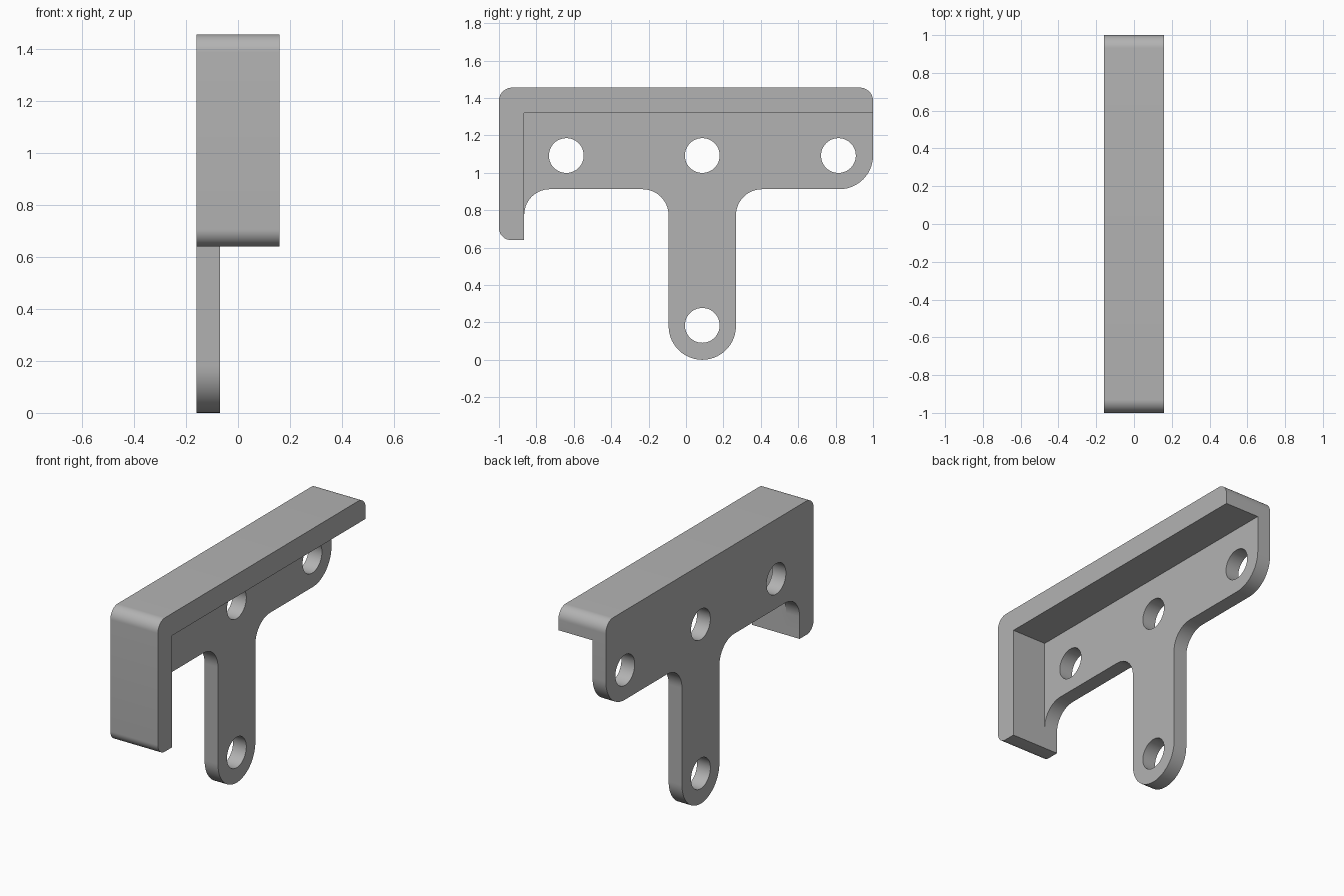
import bpy, bmesh, math
from mathutils import Vector

if "Cube" in bpy.data.objects:
    bpy.data.objects.remove(bpy.data.objects["Cube"], do_unlink=True)

grey = bpy.data.materials.new("plain_grey")
grey.use_nodes = True
colour = (0.45, 0.45, 0.45, 1)
grey.diffuse_color = colour
grey.node_tree.nodes["Principled BSDF"].inputs["Base Color"].default_value = colour


def rounded(corners, steps=14):
    """Round each (y, z, radius) corner of a closed outline."""
    points = []
    for i, (y, z, r) in enumerate(corners):
        p = Vector((y, z))
        if r == 0:
            points.append(p)
            continue
        a = (Vector(corners[i - 1][:2]) - p).normalized()
        b = (Vector(corners[(i + 1) % len(corners)][:2]) - p).normalized()
        half = a.angle(b) / 2
        centre = p + (a + b).normalized() * r / math.sin(half)
        start = p + a * r / math.tan(half) - centre
        end = p + b * r / math.tan(half) - centre
        sweep = start.angle_signed(end)
        for k in range(steps + 1):
            t = -sweep * k / steps
            c, s = math.cos(t), math.sin(t)
            points.append(centre + Vector((start.x * c - start.y * s,
                                           start.x * s + start.y * c)))
    return points


def extrude(name, outline, x0, x1):
    """Make a solid from a y-z outline between two x positions."""
    bm = bmesh.new()
    face = bm.faces.new([bm.verts.new((x0, p.x, p.y)) for p in outline])
    new = bmesh.ops.extrude_face_region(bm, geom=[face])["geom"]
    bmesh.ops.translate(bm, vec=(x1 - x0, 0, 0),
                        verts=[v for v in new if isinstance(v, bmesh.types.BMVert)])
    bmesh.ops.remove_doubles(bm, verts=bm.verts, dist=1e-5)
    bmesh.ops.recalc_face_normals(bm, faces=bm.faces)
    mesh = bpy.data.meshes.new(name)
    bm.to_mesh(mesh)
    bm.free()
    mesh.materials.append(grey)
    obj = bpy.data.objects.new(name, mesh)
    bpy.context.collection.objects.link(obj)
    return obj


def combine(target, other, operation):
    """Apply a boolean and drop the helper."""
    mod = target.modifiers.new(operation, "BOOLEAN")
    mod.operation, mod.solver, mod.object = operation, "EXACT", other
    bpy.context.view_layer.objects.active = target
    bpy.ops.object.modifier_apply(modifier=mod.name)
    bpy.data.objects.remove(other, do_unlink=True)


outer, inner, back = 0.16, -0.07, -0.16
shelf, under, lip = 1.32, 0.912, -0.865
stem_l, stem_r = -0.093, 0.267

# Wide L-shaped rim: top shelf and front lip
bracket = extrude("t_bracket", rounded([
    (-1, 1.455, 0.07), (1, 1.455, 0.07), (1, shelf, 0), (lip, shelf, 0),
    (lip, 0.64, 0), (-1, 0.64, 0.065)]), back, outer)

# Thin T-shaped plate with filleted stem
plate = extrude("plate", rounded([
    (-0.93, 1.38, 0), (1, 1.38, 0), (1, under, 0.18), (stem_r, under, 0.14),
    (stem_r, 0, 0.18), (stem_l, 0, 0.18), (stem_l, under, 0.14),
    (lip, under, 0.137), (lip, 0.7, 0), (-0.93, 0.7, 0)]), back, inner)
combine(bracket, plate, "UNION")

# Screw holes
for y, z in [(-0.64, 1.092), (0.087, 1.092), (0.815, 1.092), (0.087, 0.184)]:
    bpy.ops.mesh.primitive_cylinder_add(vertices=48, radius=0.093, depth=0.3,
                                        location=(-0.115, y, z),
                                        rotation=(0, math.pi / 2, 0))
    cutter = bpy.context.object
    cutter.name = "hole_cutter"
    cutter.hide_render = True
    cutter.data.materials.append(grey)
    combine(bracket, cutter, "DIFFERENCE")

bpy.ops.object.select_all(action="DESELECT")
bracket.select_set(True)
bpy.context.view_layer.objects.active = bracket
bpy.ops.object.shade_smooth_by_angle(angle=math.radians(30))
